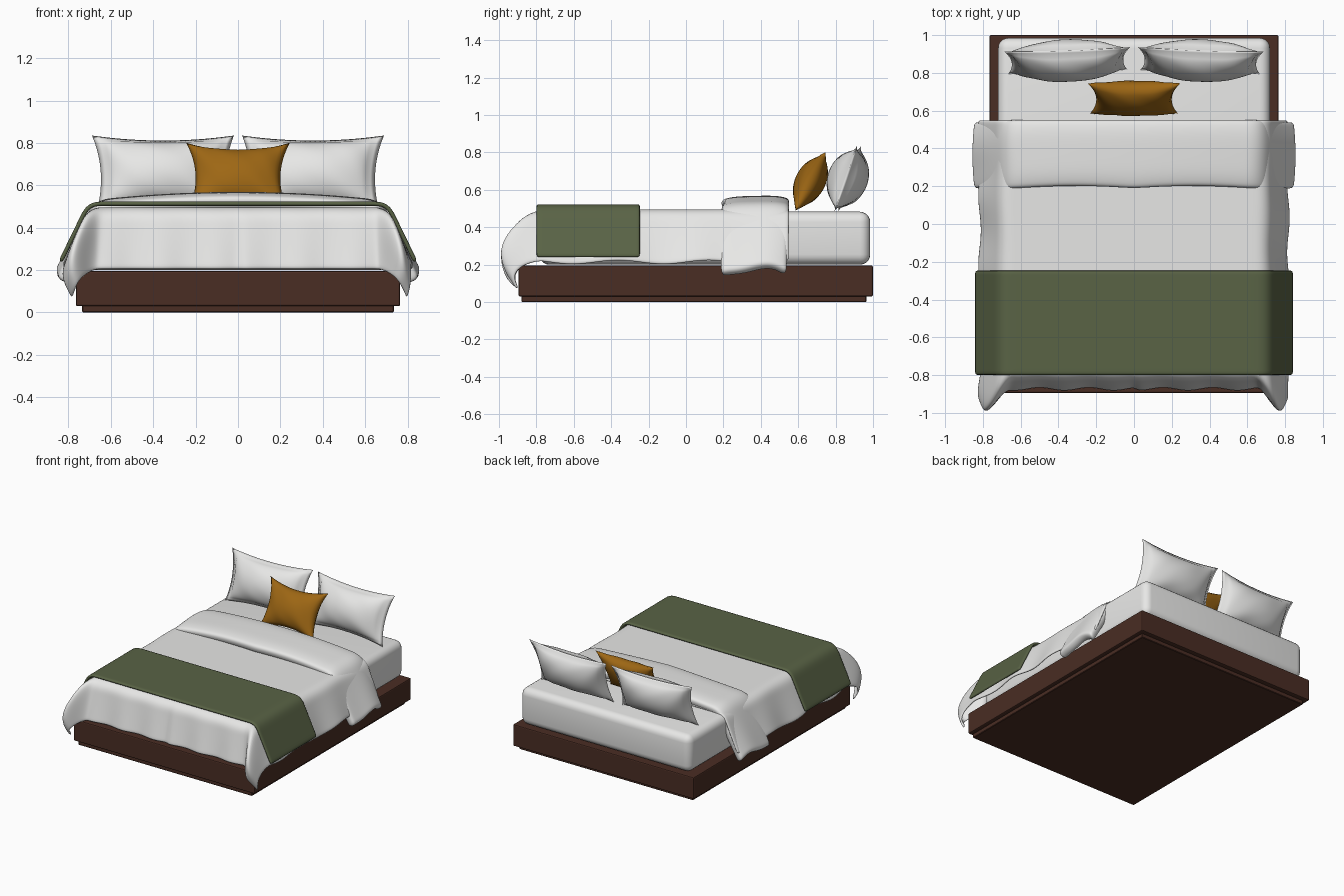
import bpy, bmesh
from math import sin, cos, pi, hypot, atan2, radians

cube = bpy.data.objects.get("Cube")
if cube:
    bpy.data.objects.remove(cube, do_unlink=True)


def material(name, rgb):
    m = bpy.data.materials.new(name)
    m.use_nodes = True
    m.diffuse_color = (*rgb, 1)
    m.node_tree.nodes["Principled BSDF"].inputs["Base Color"].default_value = (*rgb, 1)
    return m


white = material("white linen", (0.8, 0.8, 0.79))
green = material("olive green", (0.10, 0.125, 0.06))
ochre = material("ochre", (0.34, 0.135, 0.007))
brown = material("dark wood", (0.068, 0.026, 0.017))


def finish(name, bm, mat, smooth=True):
    mesh = bpy.data.meshes.new(name)
    bm.to_mesh(mesh)
    bm.free()
    ob = bpy.data.objects.new(name, mesh)
    bpy.context.collection.objects.link(ob)
    mesh.materials.append(mat)
    if smooth:
        mesh.shade_smooth()
    return ob


def box(name, half_x, y0, y1, z0, z1, mat, bevel, segments):
    bm = bmesh.new()
    bmesh.ops.create_cube(bm, size=1)
    for v in bm.verts:
        v.co = (v.co.x * 2 * half_x, (y0 + y1) / 2 + v.co.y * (y1 - y0),
                (z0 + z1) / 2 + v.co.z * (z1 - z0))
    bmesh.ops.bevel(bm, geom=bm.edges[:], offset=bevel, segments=segments,
                    profile=0.5, affect='EDGES')
    return finish(name, bm, mat, segments > 2)


def add_grid(bm, nu, nv, point):
    """Grid of quads over u, v in -1..1, placed by point(u, v)."""
    rows = [[bm.verts.new(point(2 * i / nu - 1, 2 * j / nv - 1)) for i in range(nu + 1)]
            for j in range(nv + 1)]
    for a, b in zip(rows, rows[1:]):
        for i in range(nu):
            bm.faces.new((a[i], a[i + 1], b[i + 1], b[i]))


def fall(d, radius, slope):
    """Outward and downward travel of cloth that hangs d past an edge."""
    ang = min(d / radius, slope)
    rest = max(d - radius * slope, 0)
    return (radius * sin(ang) + rest * cos(slope),
            radius * (1 - cos(ang)) + rest * sin(slope))


def cloth(name, nu, nv, point, mat, thickness, levels=1):
    bm = bmesh.new()
    add_grid(bm, nu, nv, point)
    ob = finish(name, bm, mat)
    solid = ob.modifiers.new("thickness", 'SOLIDIFY')
    solid.thickness = thickness
    solid.offset = -1
    sub = ob.modifiers.new("soft", 'SUBSURF')
    sub.levels = sub.render_levels = levels
    return ob


# Bed base and mattress
box("bed_plinth", 0.735, -0.88, 0.965, 0.0, 0.035, brown, 0.004, 1)
box("bed_base", 0.765, -0.895, 1.0, 0.03, 0.195, brown, 0.008, 2)
box("mattress", 0.72, -0.785, 0.985, 0.2, 0.483, white, 0.055, 5)


# Duvet: hangs on three sides, with loose corners at the foot
def duvet_point(u, v):
    side = 1 if u > 0 else -1
    s = abs(u) * 0.995
    y = -0.27 + v * 0.82
    a, b = max(s - 0.65, 0), max(-0.75 - y, 0)
    d, theta = hypot(a, b), atan2(b, a)
    out, down = fall(d, 0.08, radians(67 + 11 * sin(theta) ** 2))
    corner = sin(2 * theta) ** 2
    bulge = corner * sin(pi * min(d / 0.5, 1))
    px = min(s, 0.65) + out * cos(theta) + 0.04 * bulge
    py = max(y, -0.75) - out * sin(theta) - 0.14 * bulge - 0.02 * corner * d
    py -= 0.025 * b * sin(s * 24 + side)
    px += 0.02 * a * sin(y * 17 + side)
    return side * px, py, 0.496 - down + 0.03 * a * sin(y * 13)


cloth("duvet", 72, 64, duvet_point, white, 0.016)


# Folded-back top of the duvet
def cuff_point(u, v):
    side = 1 if u > 0 else -1
    s = abs(u) * 1.06
    a = max(s - 0.6, 0)
    out, down = fall(a, 0.12, radians(61))
    px = min(s, 0.6) + out
    y = 0.37 + 0.19 * v + 0.012 * sin(5 * s) * (1 - v) / 2 - 0.03 * a * v
    crown = 0.03 * (min(s, 0.6) / 0.6) ** 2 + 0.022 * v ** 4 + 0.008 * (1 - v) / 2
    return side * (px - 0.025 * a * v ** 2), y, 0.572 - crown - down + 0.03 * a * sin(y * 18)


cloth("duvet_cuff", 48, 10, cuff_point, white, 0.065, 2)


# Throw laid over the foot of the bed
def throw_point(u, v):
    s = abs(u) * 1.01
    out, down = fall(max(s - 0.66, 0), 0.08, radians(64))
    x = min(s, 0.66) + out
    return (x if u > 0 else -x), -0.523 + 0.277 * v, 0.523 - down


cloth("throw", 64, 24, throw_point, green, 0.02)


# Cushions: two puffed sheets sharing a pinched, inward-curved rim
def cushion(name, half_w, half_h, puff, rim, sag, location, lean, turn, mat):
    n = 28
    bm = bmesh.new()

    def sheet(face):
        def point(u, v):
            cu, cv = min(abs(u) / rim, 1), min(abs(v) / rim, 1)
            t = puff * ((1 - cu ** 2) * (1 - cv ** 2)) ** 0.55
            crease = 0.05 * t * sin(9 * u + 5 * v) * (u * u + v * v)
            x = half_w * u * (1 - sag * (1 - v * v)) * (1 + 0.03 * v)
            z = half_h * v * (1 - sag * 1.5 * (1 - u * u))
            edge = 0 if max(abs(u), abs(v)) > 0.999 else 0.003
            return x, face * (t + crease + edge), z
        return point

    add_grid(bm, n, n, sheet(-1))
    front = bm.faces[:]
    add_grid(bm, n, n, sheet(1))
    bmesh.ops.reverse_faces(bm, faces=[f for f in bm.faces if f not in set(front)])
    bmesh.ops.remove_doubles(bm, verts=bm.verts[:], dist=0.0005)
    ob = finish(name, bm, mat)
    ob.location = location
    ob.rotation_euler = (-radians(lean), 0, radians(turn))
    return ob


for side, label in ((1, "left"), (-1, "right")):
    cushion(label + "_pillow", 0.325, 0.185, 0.105, 0.93, 0.09,
            (side * 0.352, 0.865, 0.66), 19, side * -2, white)
cushion("accent_cushion", 0.238, 0.175, 0.078, 1.0, 0.16,
        (0, 0.665, 0.645), 27, 0, ochre)
